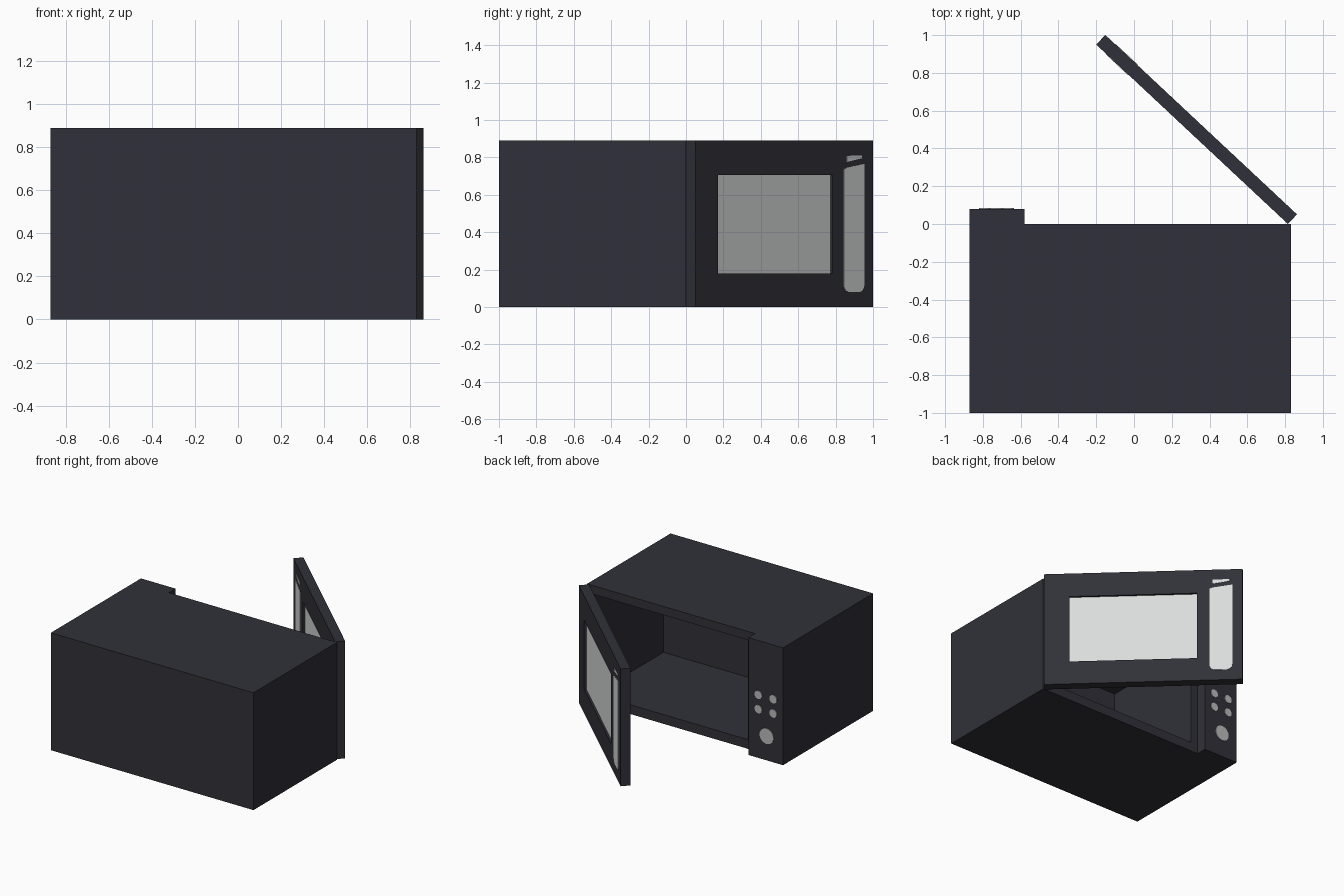
import bpy, bmesh, math
from mathutils import Matrix, Vector

if "Cube" in bpy.data.objects:
    bpy.data.objects.remove(bpy.data.objects["Cube"])


def material(name, r, g, b):
    m = bpy.data.materials.new(name)
    m.diffuse_color = (r, g, b, 1)
    m.use_nodes = True
    m.node_tree.nodes["Principled BSDF"].inputs["Base Color"].default_value = m.diffuse_color
    return m


CASING = material("dark casing", 0.030, 0.030, 0.041)
GLASS = material("pale glass", 0.70, 0.72, 0.71)
BUTTON = material("light grey buttons", 0.50, 0.50, 0.51)


def finish(bm, name, mats, matrix=None):
    bmesh.ops.recalc_face_normals(bm, faces=bm.faces[:])
    me = bpy.data.meshes.new(name)
    if matrix:
        bm.transform(matrix)
    bm.to_mesh(me)
    bm.free()
    for m in mats:
        me.materials.append(m)
    ob = bpy.data.objects.new(name, me)
    bpy.context.collection.objects.link(ob)
    return ob


def recessed_box(name, lo, hi, recesses=(), mats=(CASING,), matrix=None):
    """Box with rectangular pockets: (side, x0, x1, z0, z1, depth, material)."""
    bm = bmesh.new()
    bmesh.ops.create_cube(bm, size=1)
    for v in bm.verts:
        v.co = Vector([l + (c + 0.5) * (h - l) for l, h, c in zip(lo, hi, v.co)])
    bm.normal_update()
    for side, x0, x1, z0, z1, depth, mi in recesses:
        face = next(f for f in bm.faces if f.normal.y * side > 0.9)
        mx, mz = (lo[0] + hi[0]) / 2, (lo[2] + hi[2]) / 2
        bmesh.ops.inset_individual(bm, faces=[face], thickness=0.01)
        for v in face.verts:
            v.co.x = x0 if v.co.x < mx else x1
            v.co.z = z0 if v.co.z < mz else z1
        inner = bmesh.ops.extrude_discrete_faces(bm, faces=[face])["faces"][0]
        for v in inner.verts:
            v.co.y -= side * depth
        inner.material_index = mi
        bm.normal_update()
    return finish(bm, name, mats, matrix)


def plate(name, points, y0, y1, mat, matrix=None):
    """Flat x-z outline given thickness along y."""
    bm = bmesh.new()
    f = bm.faces.new([bm.verts.new((x, y0, z)) for x, z in points])
    new = bmesh.ops.extrude_face_region(bm, geom=[f])["geom"]
    for v in new:
        if isinstance(v, bmesh.types.BMVert):
            v.co.y = y1
    return finish(bm, name, [mat], matrix)


def arc(cx, cz, r, a0, a1, n):
    return [(cx + r * math.cos(math.radians(a0 + (a1 - a0) * i / n)),
             cz + r * math.sin(math.radians(a0 + (a1 - a0) * i / n)))
            for i in range(n + 1)]


# Casing with the cooking cavity
recessed_box("oven_body", (-0.87, -1, 0), (0.83, 0, 0.89),
             [(1, -0.52, 0.77, 0.07, 0.825, 0.83, 0)])

# Control panel with four buttons and a dial
recessed_box("control_panel", (-0.87, 0, 0), (-0.58, 0.08, 0.89))
for i, x in enumerate((-0.665, -0.79)):
    for j, z in enumerate((0.48, 0.372)):
        plate(f"button_{i}{j}", arc(x, z, 0.031, 0, 345, 23), 0.078, 0.085, BUTTON)
plate("dial", arc(-0.735, 0.185, 0.058, 0, 348.75, 31), 0.078, 0.085, BUTTON)

# Door swung open about its hinge, with a window recessed on both sides
swing = Matrix.Translation((0.815, 0, 0)) @ Matrix.Rotation(math.radians(-43.1), 4, "Z")
recessed_box("door", (-1.39, 0, 0), (0, 0.07, 0.89),
             [(s, -1.07, -0.176, 0.18, 0.705, 0.015, 1) for s in (1, -1)],
             (CASING, GLASS), swing)

# Pale handle strip with a slanted break, showing on both door faces
strip = (arc(-1.278, 0.12, 0.04, 180, 270, 5) + arc(-1.197, 0.12, 0.04, 270, 360, 5)
         + [(-1.157, 0.735), (-1.18, 0.745), (-1.318, 0.765)])
cap = [(-1.3, 0.795), (-1.18, 0.775), (-1.18, 0.808), (-1.3, 0.81)]
for side, y0, y1 in (("outer", 0.069, 0.073), ("inner", -0.003, 0.001)):
    plate(f"handle_strip_{side}", strip, y0, y1, GLASS, swing)
    plate(f"handle_cap_{side}", cap, y0, y1, GLASS, swing)
